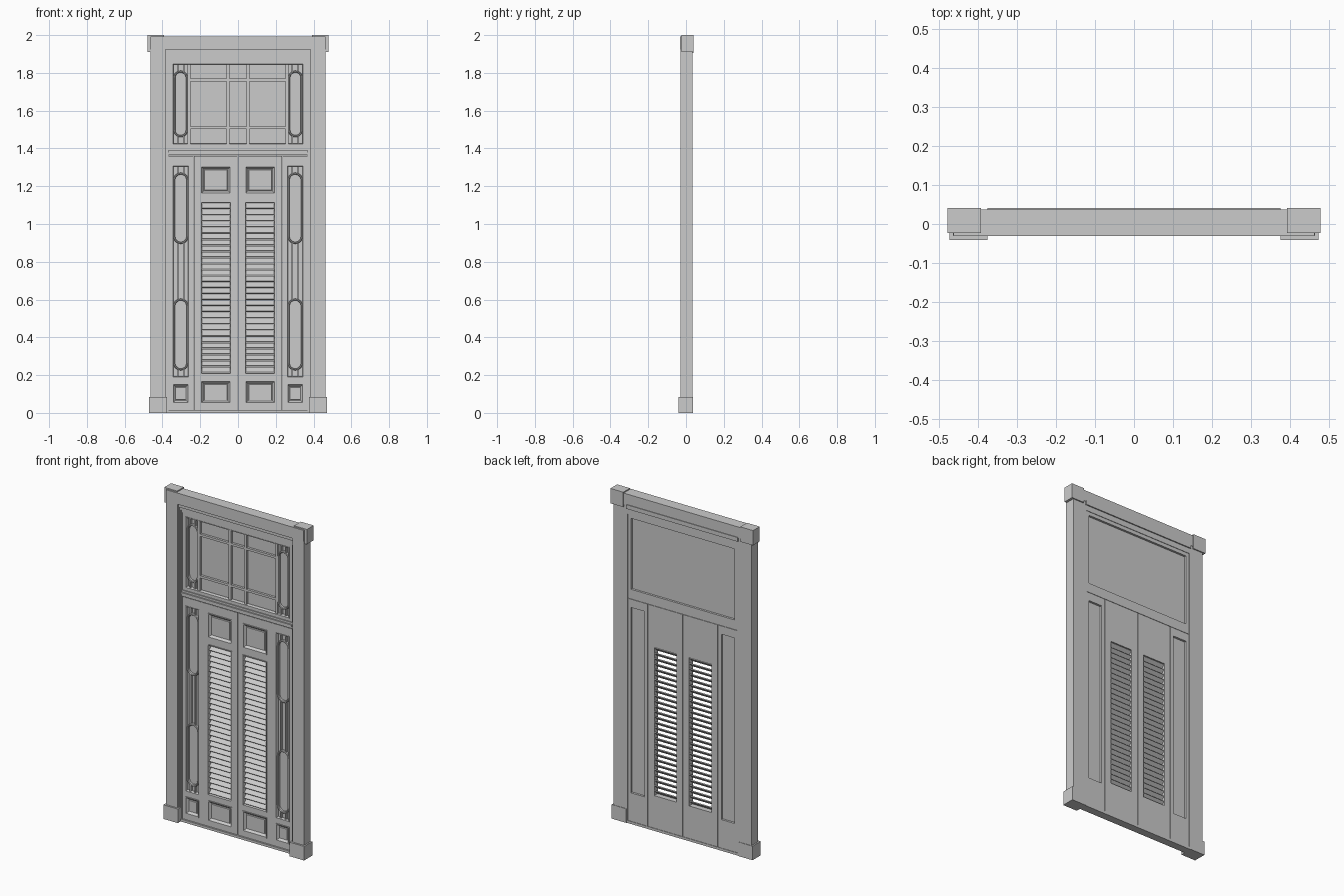
import bpy, bmesh, math

if "Cube" in bpy.data.objects:
    bpy.data.objects.remove(bpy.data.objects["Cube"])

F, B = -0.004, 0.031          # front and back planes of the joinery


def finish(name, bm, mirror=False, smooth=False):
    bmesh.ops.recalc_face_normals(bm, faces=bm.faces)
    me = bpy.data.meshes.new(name)
    bm.to_mesh(me)
    bm.free()
    ob = bpy.data.objects.new(name, me)
    bpy.context.collection.objects.link(ob)
    if mirror:
        ob.modifiers.new("Mirror", 'MIRROR').use_axis[0] = True
    if smooth:
        bpy.context.view_layer.objects.active = ob
        ob.select_set(True)
        bpy.ops.object.shade_smooth_by_angle(angle=math.radians(35))
        ob.select_set(False)
    return ob


def add_box(bm, x0, x1, y0, y1, z0, z1):
    vs = bmesh.ops.create_cube(bm, size=1)['verts']
    for v in vs:
        v.co = ((x0 + x1) / 2 + v.co.x * (x1 - x0),
                (y0 + y1) / 2 + v.co.y * (y1 - y0),
                (z0 + z1) / 2 + v.co.z * (z1 - z0))
    return vs


def boxes(name, items, mirror=False):
    bm = bmesh.new()
    for it in items:
        add_box(bm, *it)
    return finish(name, bm, mirror)


def rect(x0, x1, z0, z1):
    return lambda i: [(x0 + i, z0 + i), (x1 - i, z0 + i), (x1 - i, z1 - i), (x0 + i, z1 - i)]


def stadium(cx, z0, z1, r, n=10):
    def pts(i):
        out = []
        for zc, a0 in ((z1 - r, 0), (z0 + r, math.pi)):
            for k in range(n + 1):
                a = a0 + math.pi * k / n
                out.append((cx + (r - i) * math.cos(a), zc + (r - i) * math.sin(a)))
        return out
    return pts


def moulding(name, outlines, profile, solid=False, smooth=False, mirror=True):
    """Sweep an (inset, y) profile round each outline; solid caps both ends."""
    bm = bmesh.new()
    for outline in outlines:
        loops = [[bm.verts.new((x, y, z)) for x, z in outline(i)] for i, y in profile]
        n = len(loops[0])
        pairs = list(zip(loops, loops[1:]))
        if solid:
            bm.faces.new(loops[0])
            bm.faces.new(loops[-1])
        else:
            pairs.append((loops[-1], loops[0]))
        for a, b in pairs:
            for k in range(n):
                m = (k + 1) % n
                bm.faces.new((a[k], a[m], b[m], b[k]))
    return finish(name, bm, mirror, smooth)


def leaf(name, x0, x1, z0, z1, hx0, hx1, holes, mirror=True):
    """Two stiles and the rails between a stack of openings (bottom to top)."""
    items = [(x0, hx0, F, B, z0, z1), (hx1, x1, F, B, z0, z1)]
    z = z0
    for a, b in holes:
        items.append((hx0, hx1, F, B, z, a))
        z = b
    items.append((hx0, hx1, F, B, z, z1))
    return boxes(name, items, mirror)


# Outer casing
boxes("casing_post", [(0.385, 0.463, -0.030, 0.034, 0, 1.94)], True)
boxes("plinth_block", [(0.375, 0.472, -0.041, 0.037, 0, 0.085)], True)
boxes("lintel", [(-0.462, 0.462, -0.031, 0.037, 1.925, 1.993)])
boxes("corner_block", [(0.392, 0.478, -0.023, 0.041, 1.91, 2.0)], True)
boxes("threshold", [(-0.385, 0.385, -0.014, 0.034, 0, 0.015)])

# Stepped jamb and head lining
for k, (x0, x1, z0, z1, y) in enumerate([(0.380, 0.392, 1.905, 1.93, -0.022),
                                         (0.374, 0.381, 1.888, 1.906, -0.015),
                                         (0.368, 0.375, 1.872, 1.889, -0.009)]):
    boxes(f"jamb_step_{k}", [(x0, x1, y, 0.034, 0, z1)], True)
    boxes(f"head_step_{k}", [(-x1, x1, y, 0.034, z0, z1)])
boxes("head_back_strip", [(-0.375, 0.375, 0.03, 0.041, 1.905, 1.93)])

# Transom bar with stepped moulding
boxes("transom_bar", [(-0.37, 0.37, F, B, 1.362, 1.395),
                      (-0.37, 0.37, -0.012, B, 1.366, 1.378),
                      (-0.37, 0.37, -0.018, B, 1.378, 1.390),
                      (-0.37, 0.37, -0.010, B, 1.390, 1.402)])

# Leaves
S0, S1 = 0.258, 0.348          # sidelight opening in x
L0, L1 = 0.036, 0.198          # louvre opening in x
P0, P1 = 0.041, 0.192          # door panel opening in x
leaf("sidelight_leaf", 0.2355, 0.369, 0.015, 1.36, S0, S1, [(0.05, 0.155), (0.187, 1.31)])
leaf("door_leaf", 0.0015, 0.2335, 0.015, 1.36, L0, L1,
     [(0.048, 0.172), (0.205, 1.117), (1.158, 1.307)])
leaf("transom_sash", -0.37, 0.37, 1.40, 1.875, -0.347, 0.347, [(1.42, 1.85)], False)

# Raised panels
panel_profile = [(0, B), (0, F - 0.004), (0.006, F - 0.004), (0.009, F + 0.002),
                 (0.016, F + 0.010), (0.019, F + 0.010), (0.021, F + 0.005)]
moulding("door_panels", [rect(L0, L1, 0.048, 0.172), rect(L0, L1, 1.158, 1.307)],
         panel_profile, solid=True)
moulding("sidelight_panel", [rect(S0, S1, 0.05, 0.155)], panel_profile, solid=True)

# Beads around louvre and glass openings
bead = [(0, B), (0, F - 0.004), (0.004, F - 0.004), (0.007, F + 0.004), (0.007, B)]
moulding("louvre_bead", [rect(L0, L1, 0.205, 1.117)], bead)
glass_bead = [(0, 0.015), (0, F - 0.003), (0.003, F - 0.003), (0.006, F + 0.004), (0.006, 0.015)]
moulding("sidelight_bead", [rect(S0, S1, 0.187, 1.31)], glass_bead)
moulding("transom_bead", [rect(-0.347, 0.347, 1.42, 1.85)], glass_bead, mirror=False)

# Louvre slats, sloping down towards the front
bm = bmesh.new()
count = 28
pitch = (1.110 - 0.212) / count
for k in range(count):
    zc = 0.212 + pitch * (k + 0.5)
    for v in add_box(bm, L0 + 0.005, L1 - 0.005, -0.019, 0.019, -0.003, 0.003):
        y, z = v.co.y, v.co.z
        c = math.cos(math.radians(42))
        s = math.sin(math.radians(42))
        v.co.y = 0.013 + y * c - z * s
        v.co.z = zc + y * s + z * c
finish("louvre_slats", bm, True)

# Glass panes
boxes("sidelight_glass", [(S0, S1, 0.012, 0.018, 0.187, 1.31)], True)
boxes("transom_glass", [(-0.347, 0.347, 0.012, 0.018, 1.42, 1.85)])

# Elongated oval tracery in sidelights and transom ends
cx = (S0 + S1) / 2
oval = [(0, 0.013), (0, F + 0.004), (0.003, F), (0.007, F), (0.010, F + 0.004), (0.010, 0.013)]
moulding("sidelight_ovals", [stadium(cx, 0.225, 0.605, 0.040), stadium(cx, 0.895, 1.272, 0.040)],
         oval, smooth=True)
tx = 0.304
moulding("transom_ovals", [stadium(tx, 1.46, 1.812, 0.038)], oval, smooth=True)


def twin_bars(name, c, spans):
    boxes(name, [(c + d - 0.004, c + d + 0.004, F + 0.002, 0.013, a, b)
                 for a, b in spans for d in (-0.016, 0.016)], True)


twin_bars("sidelight_bars", cx, [(0.19, 0.232), (0.598, 0.902), (1.265, 1.307)])
twin_bars("transom_end_bars", tx, [(1.422, 1.467), (1.805, 1.848)])

# Transom glazing bars
boxes("transom_uprights", [(x - 0.008, x + 0.008, F + 0.001, 0.013, 1.42, 1.85)
                           for x in (0.052, 0.260)], True)
boxes("transom_crossbars", [(-0.26, 0.26, F + 0.002, 0.013, z - 0.007, z + 0.007)
                            for z in (1.51, 1.762)])
